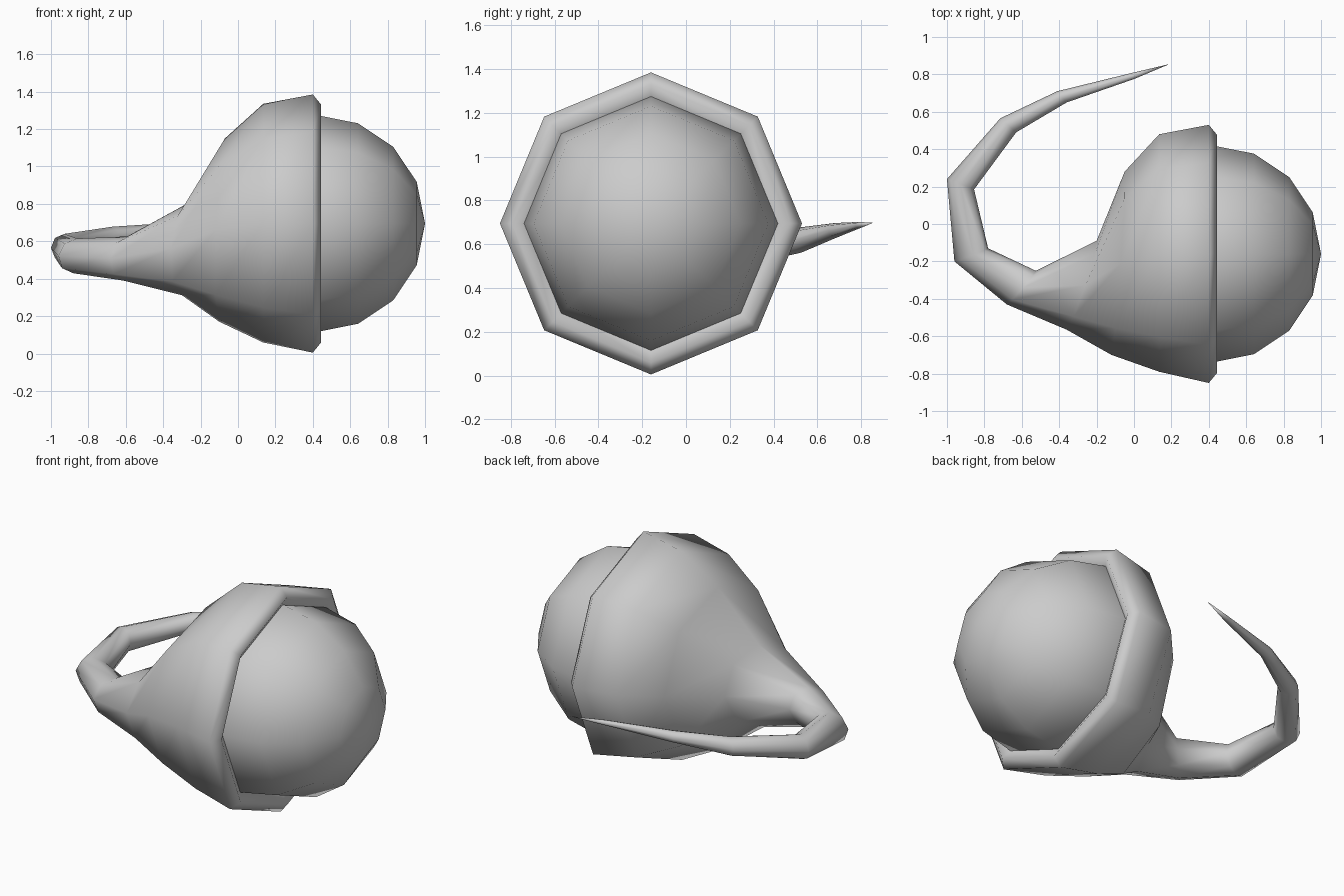
import bpy, bmesh, math
from mathutils import Vector, Matrix

if "Cube" in bpy.data.objects:
    bpy.data.objects.remove(bpy.data.objects["Cube"])

SIDES = 8
CENTRE = Vector((0.42, -0.16, 0.695))


def finish(name, bm, angle):
    bmesh.ops.recalc_face_normals(bm, faces=bm.faces[:])
    mesh = bpy.data.meshes.new(name)
    bm.to_mesh(mesh)
    bm.free()
    obj = bpy.data.objects.new(name, mesh)
    bpy.context.collection.objects.link(obj)
    bpy.ops.object.select_all(action='DESELECT')
    obj.select_set(True)
    bpy.context.view_layer.objects.active = obj
    bpy.ops.object.shade_smooth_by_angle(angle=math.radians(angle))
    return obj


# Ball: eight-sided sphere with its pole along x
bm = bmesh.new()
bmesh.ops.create_uvsphere(
    bm, u_segments=SIDES, v_segments=8, radius=0.58,
    matrix=Matrix.Translation(CENTRE) @ Matrix.Rotation(math.pi / 2, 4, 'Y'))
finish("ball", bm, 80)

# Socket and tail: octagon rings, each given by its inner and outer point
# seen from above (x, y, x, y), middle height, half height and lean in x
rings = [
    (0.405, 0.405, 0.405, -0.725, 0.695, 0.565, 0),
    (0.445, 0.475, 0.445, -0.795, 0.695, 0.635, 0),
    (0.40, 0.53, 0.40, -0.85, 0.695, 0.69, 0),
    (0.135, 0.48, 0.135, -0.79, 0.697, 0.638, 0),
    (-0.05, 0.28, -0.12, -0.70, 0.66, 0.49, 0.015),
    (-0.20, -0.09, -0.36, -0.565, 0.56, 0.248, 0.02),
    (-0.525, -0.25, -0.68, -0.43, 0.508, 0.118, 0.01),
    (-0.78, -0.13, -0.96, -0.20, 0.522, 0.093, 0.01),
    (-0.855, 0.185, -1.0, 0.24, 0.565, 0.075, 0),
    (-0.63, 0.49, -0.715, 0.565, 0.62, 0.058, 0),
    (-0.36, 0.65, -0.41, 0.71, 0.662, 0.035, 0),
    (0.0, 0.775, -0.01, 0.808, 0.687, 0.015, 0),
]
bm = bmesh.new()
loops = []
for x1, y1, x2, y2, z, h, lean in rings:
    a, b = Vector((x1, y1, z)), Vector((x2, y2, z))
    mid, side, up = (a + b) / 2, (a - b) / 2, Vector((lean, 0, h))
    loops.append([bm.verts.new(mid + side * math.cos(t) + up * math.sin(t))
                  for t in (i * math.tau / SIDES for i in range(SIDES))])
for r, s in zip(loops, loops[1:]):
    for i in range(SIDES):
        j = (i + 1) % SIDES
        bm.faces.new((r[i], r[j], s[j], s[i]))
# Pointed tail end
tip = bm.verts.new((0.19, 0.855, 0.698))
for i in range(SIDES):
    bm.faces.new((loops[-1][i], loops[-1][(i + 1) % SIDES], tip))
finish("socket_and_tail", bm, 80)
